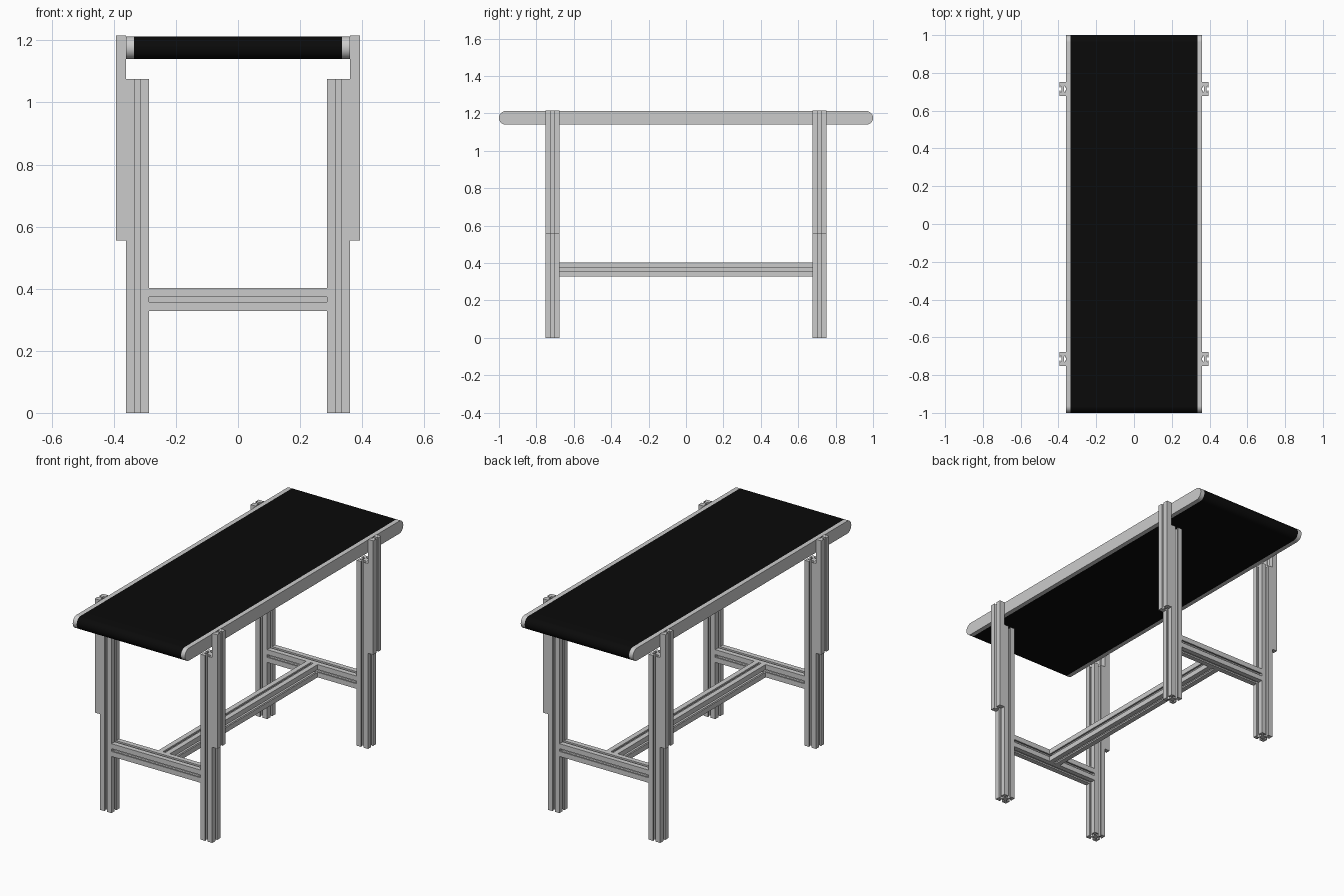
import bpy, bmesh, math
from mathutils import Matrix, Vector

if "Cube" in bpy.data.objects:
    bpy.data.objects.remove(bpy.data.objects["Cube"])

H = 0.037            # half width of the square slotted beam
LEG_X, LEG_Y = 0.3235, 0.714
BEAM_Z = 0.366

# T-slot side outline, running counter-clockwise along the +x face
def slot_side(face, half, lip, depth, gap=0.008, wide=0.019, floor=0.009):
    lower = [(face, -half), (face, -gap), (face - lip, -gap),
             (face - lip, -wide), (face - depth, -floor)]
    return lower + [(x, -y) for x, y in reversed(lower[1:])]

def rotated(pts, turns):
    for _ in range(turns):
        pts = [(-y, x) for x, y in pts]
    return pts

SQUARE = [p for k in range(4) for p in rotated(slot_side(H, H, 0.009, 0.022), k)]
flat = slot_side(0.0165, H, 0.005, 0.011) + [(0.0165, H)]
FLAT = flat + rotated(flat, 2)

# extrude a closed profile from point a to point b
def extrude(name, profile, a, b, smooth=False, color=None):
    a, b = Vector(a), Vector(b)
    d = b - a
    if abs(d.z) > 1e-6:
        u, v = Vector((1, 0, 0)), Vector((0, 1, 0))
    elif abs(d.x) > 1e-6:
        u, v = Vector((0, 1, 0)), Vector((0, 0, 1))
    else:
        u, v = Vector((0, 0, 1)), Vector((1, 0, 0))
    bm = bmesh.new()
    face = bm.faces.new([bm.verts.new(a + u * x + v * y) for x, y in profile])
    res = bmesh.ops.extrude_face_region(bm, geom=[face], use_keep_orig=True)
    bmesh.ops.translate(bm, vec=d, verts=[e for e in res["geom"]
                                          if isinstance(e, bmesh.types.BMVert)])
    bmesh.ops.recalc_face_normals(bm, faces=bm.faces)
    mesh = bpy.data.meshes.new(name)
    bm.to_mesh(mesh)
    bm.free()
    ob = bpy.data.objects.new(name, mesh)
    bpy.context.collection.objects.link(ob)
    if color:
        mat = bpy.data.materials.new(name)
        mat.diffuse_color = color
        mat.use_nodes = True
        mat.node_tree.nodes["Principled BSDF"].inputs["Base Color"].default_value = mat.diffuse_color
        mesh.materials.append(mat)
    if smooth:
        bpy.context.view_layer.objects.active = ob
        ob.select_set(True)
        bpy.ops.object.shade_smooth_by_angle(angle=math.radians(30))
        ob.select_set(False)
    return ob

# legs and height-adjusting outer posts
for sx, side in ((-1, "left"), (1, "right")):
    for sy, end in ((-1, "front"), (1, "back")):
        x, y = sx * LEG_X, sy * LEG_Y
        extrude(f"{end}_{side}_leg", SQUARE, (x, y, 0), (x, y, 1.075))
        px = sx * (LEG_X + H + 0.0165)
        extrude(f"{end}_{side}_post", FLAT, (px, y, 0.555), (px, y, 1.216))

# cross beams and long stretcher
inner = LEG_X - H
for sy, end in ((-1, "front"), (1, "back")):
    extrude(f"{end}_cross_beam", SQUARE, (-inner, sy * LEG_Y, BEAM_Z), (inner, sy * LEG_Y, BEAM_Z))
extrude("stretcher", SQUARE, (0, H - LEG_Y, BEAM_Z), (0, LEG_Y - H, BEAM_Z))

# rounded-end bed: black belt between two side rails
R = 0.0365
bed = []
for s, start in ((1, -90), (-1, 90)):
    for i in range(25):
        t = math.radians(start + i * 7.5)
        bed.append((s * (1 - R) + R * math.cos(t), R * math.sin(t)))
BED_Z = 1.176
extrude("belt", bed, (-0.335, 0, BED_Z), (0.335, 0, BED_Z), True, (0.003, 0.003, 0.003, 1))
for s, side in ((-1, "left"), (1, "right")):
    extrude(f"{side}_rail", bed, (s * 0.335, 0, BED_Z), (s * 0.3605, 0, BED_Z), True)
